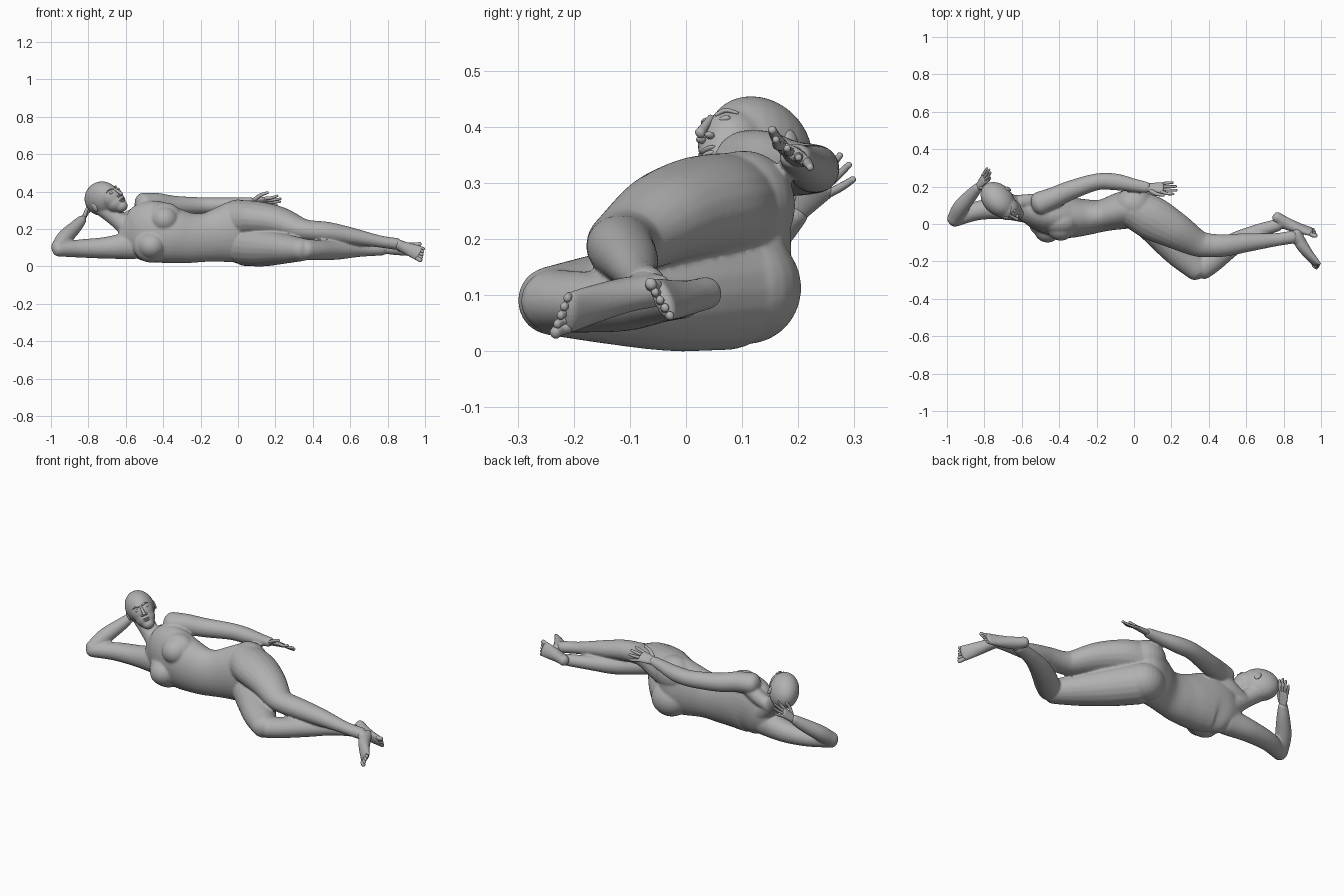
import bpy, bmesh, math
from mathutils import Vector, Matrix

if "Cube" in bpy.data.objects:
    bpy.data.objects.remove(bpy.data.objects["Cube"])

skin = bpy.data.materials.new("plain_grey")
skin.diffuse_color = (0.44, 0.44, 0.44, 1)
skin.use_nodes = True
skin.node_tree.nodes["Principled BSDF"].inputs["Base Color"].default_value = skin.diffuse_color


def spline(pts, steps=6):
    """Catmull-Rom through (x, y, z, radius along hint, radius across)."""
    p = [Vector(q) for q in pts]
    p = [p[0] * 2 - p[1]] + p + [p[-1] * 2 - p[-2]]
    out = []
    for a, b, c, d in zip(p, p[1:], p[2:], p[3:]):
        for i in range(steps):
            t = i / steps
            out.append(0.5 * (2 * b + (c - a) * t + (2 * a - 5 * b + 4 * c - d) * t * t
                              + (3 * b - a - 3 * c + d) * t ** 3))
    return out + [p[-2]]


def tube(bm, pts, hint=(0, 0, 1), n=20, cap=0.8, grow=0.0):
    """Elliptical loft with rounded ends."""
    s = spline(pts)
    pos = [Vector(q[:3]) for q in s]
    rings = []
    for i, q in enumerate(s):
        t = (pos[min(i + 1, len(s) - 1)] - pos[max(i - 1, 0)]).normalized()
        u = Vector(hint)
        u = (u - t * u.dot(t)).normalized()
        rings.append((pos[i], t, u, t.cross(u), q[3] + grow, q[4] + grow))

    def capped(r, sign):
        c, t, u, v, a, b = r
        k = min(a, b) * cap * sign
        return [(c + t * k * math.sin(w), t, u, v, a * math.cos(w), b * math.cos(w))
                for w in (0.4, 0.8, 1.15, 1.45)]
    rings = capped(rings[0], -1)[::-1] + rings + capped(rings[-1], 1)
    vs = [[bm.verts.new(c + u * a * math.cos(2 * math.pi * j / n) + v * b * math.sin(2 * math.pi * j / n))
           for j in range(n)] for c, t, u, v, a, b in rings]
    for r0, r1 in zip(vs, vs[1:]):
        for j in range(n):
            bm.faces.new((r0[j], r0[(j + 1) % n], r1[(j + 1) % n], r1[j]))
    bm.faces.new(vs[0][::-1])
    bm.faces.new(vs[-1])


def ball(bm, centre, radii, axes=None):
    m = Matrix(axes).transposed() if axes else Matrix.Identity(3)
    m = Matrix.Translation(centre) @ m.to_4x4() @ Matrix.Diagonal((*radii, 1))
    bmesh.ops.create_uvsphere(bm, u_segments=24, v_segments=14, radius=1, matrix=m)


def finish(bm, name, voxel=0, smooth=0):
    bmesh.ops.recalc_face_normals(bm, faces=bm.faces)
    me = bpy.data.meshes.new(name)
    bm.to_mesh(me)
    bm.free()
    me.materials.append(skin)
    me.polygons.foreach_set("use_smooth", [True] * len(me.polygons))
    ob = bpy.data.objects.new(name, me)
    bpy.context.collection.objects.link(ob)
    if voxel:
        r = ob.modifiers.new("blend", 'REMESH')
        r.mode, r.voxel_size, r.use_smooth_shade = 'VOXEL', voxel, True
        s = ob.modifiers.new("soften", 'SMOOTH')
        s.factor, s.iterations = 0.5, smooth
    return ob


body = bmesh.new()


def limb(*pts, **kw):
    tube(body, pts, grow=.005, **kw)


# Torso from shoulders to hips
limb((-.60, .08, .14, .08, .05), (-.54, .07, .16, .135, .08), (-.46, .052, .185, .162, .1),
     (-.36, .036, .168, .147, .106), (-.26, .036, .153, .13, .092), (-.17, .045, .156, .126, .081),
     (-.08, .068, .172, .146, .093), (-.01, .083, .185, .16, .1), (.03, .085, .18, .14, .09),
     n=32, cap=.5)
# Chest
for x, y, z in ((-.462, -.014, .112), (-.392, -.004, .25)):
    ball(body, (x, y + .015, z), (.1, .075, .092))
    ball(body, (x, y - .008, z), (.076, .078, .072))
# Buttocks
ball(body, (.02, .108, .113), (.11, .098, .1))
ball(body, (0, .103, .26), (.105, .092, .098))
# Raised arm lying along the body
limb((-.505, .11, .338, .052, .058), (-.43, .14, .338, .05, .052), (-.34, .18, .327, .046, .047),
     (-.2, .225, .325, .04, .04), (-.1, .225, .327, .037, .04), (0, .207, .337, .027, .031),
     (.07, .195, .347, .019, .025))
# Propping arm, upper and forearm
limb((-.56, .07, .115, .072, .062), (-.7, .085, .1, .054, .055), (-.84, .07, .096, .044, .046),
     (-.962, .022, .092, .034, .034))
limb((-.962, .025, .1, .034, .034), (-.925, .09, .155, .037, .038), (-.87, .155, .21, .03, .03),
     (-.835, .195, .248, .021, .021))
# Upper leg of the pair
limb((0, .08, .25, .1, .1), (.1, .03, .254, .09, .112), (.22, -.035, .238, .077, .094),
     (.33, -.098, .2, .058, .07), (.39, -.113, .19, .052, .06), (.48, -.115, .183, .05, .055),
     (.6, -.1, .163, .042, .046), (.75, -.085, .135, .028, .031), (.85, -.07, .12, .027, .03))
# Lower leg of the pair, thigh and shin
limb((.04, .075, .11, .103, .103), (.14, -.03, .1, .095, .096), (.24, -.142, .095, .077, .083),
     (.342, -.24, .09, .057, .064))
limb((.36, -.236, .09, .052, .06), (.42, -.193, .088, .05, .06), (.53, -.108, .088, .047, .053),
     (.65, -.045, .09, .034, .036), (.77, -.005, .09, .027, .028))
# Neck and the slope to the upper shoulder
limb((-.715, .13, .315, .048, .05), (-.64, .105, .25, .043, .045), (-.55, .085, .18, .06, .06))
limb((-.63, .12, .24, .03, .03), (-.55, .12, .275, .036, .036), (-.48, .115, .325, .042, .042))

# Head, in its own tilted frame: side, forward, up
U = Vector((-.5, 0, .85)).normalized()
F = Vector((.6, -.72, .35))
F = (F - U * F.dot(U)).normalized()
L = F.cross(U)
AX = (L, F, U)
C = Vector((-.728, .131, .363))


def at(l, f, u):
    return C + L * l + F * f + U * u


ball(body, C, (.078, .108, .092), AX)
ball(body, at(0, .067, -.02), (.062, .064, .062), AX)
ball(body, at(0, .075, -.055), (.055, .058, .05), AX)
ball(body, at(0, .1, -.09), (.034, .037, .03), AX)
finish(body, "body", .005, 15)

# Facial features
face = bmesh.new()
tube(face, [(*at(0, .12, .012), .006, .007), (*at(0, .136, -.012), .008, .008),
            (*at(0, .147, -.03), .009, .01)], hint=L, n=12)
for s in (-1, 1):
    ball(face, at(s * .011, .134, -.034), (.008, .01, .006), AX)
    ball(face, at(s * .026, .112, .0), (.014, .01, .007), AX)
    tube(face, [(*at(s * .012, .118, .015), .004, .005), (*at(s * .028, .111, .02), .004, .005),
                (*at(s * .042, .096, .015), .003, .004)], n=10)
ball(face, at(0, .127, -.057), (.019, .01, .005), AX)
ball(face, at(0, .126, -.067), (.016, .01, .006), AX)
finish(face, "face_features")

# Ears
ears = bmesh.new()
for s in (-1, 1):
    ball(ears, at(s * .075, -.005, -.02), (.008, .016, .026), AX)
finish(ears, "ears")


def hand(name, wrist, along, across, size=1.0):
    """Flat palm, four fanned fingers and a thumb on the +across side."""
    w, d = Vector(wrist), Vector(along).normalized()
    a = Vector(across)
    a = (a - d * a.dot(d)).normalized()
    nrm = d.cross(a)
    bm = bmesh.new()

    def p(x, y, z, ra, rb):
        return (*(w + (d * x + a * y + nrm * z) * size), ra * size, rb * size)
    tube(bm, [p(-.02, 0, 0, .02, .018), p(.02, 0, 0, .026, .014), p(.07, 0, 0, .032, .011)], a, 16)
    for i, ln in enumerate((.058, .072, .068, .05)):
        y = .024 - .016 * i
        tube(bm, [p(.068, y, 0, .008, .008), p(.07 + ln * .5, y * 1.3, .004, .0075, .0075),
                  p(.07 + ln, y * 1.5, -.002 + .003 * i, .006, .006)], a, 10)
    tube(bm, [p(.015, .02, 0, .011, .011), p(.045, .042, -.008, .009, .009),
              p(.08, .052, -.014, .007, .007)], a, 10)
    finish(bm, name)


hand("resting_hand", (.075, .195, .347), (1, -.02, .06), (0, -.8, .5), 1.08)
hand("propping_hand", (-.832, .198, .252), (.42, .6, .64), (.3, -.75, .55), .98)


def foot(name, ankle, heel, front, across):
    """Heel to ball wedge, five toes; big toe on the +across side."""
    k, h, f = Vector(ankle), Vector(heel), Vector(front)
    d = (f - h).normalized()
    a = Vector(across)
    a = (a - d * a.dot(d)).normalized()
    up = (k - h) - d * (k - h).dot(d)
    up = (up - a * up.dot(a)).normalized()
    ln = (f - h).length
    bm = bmesh.new()
    tube(bm, [(*(h + d * .015), .029, .028), (*(h.lerp(f, .3) + up * .012), .031, .033),
              (*(h.lerp(f, .6) + up * .008), .037, .025), (*h.lerp(f, .82), .041, .018)], a)
    tube(bm, [(*k, .028, .03), (*(h.lerp(f, .25) + up * .012), .029, .03),
              (*(h.lerp(f, .5) + up * .012), .028, .024)], a)
    finish(bm, name, .004, 5)
    toes = bmesh.new()
    for i in range(5):
        y = .028 - .0145 * i
        r = .0115 if i == 0 else .008
        b = h + d * ln * (.84 - .012 * i) + a * y
        tip = h + d * (ln * (1 - .025 * i) - r) + a * y * 1.1 - up * .004
        tube(toes, [(*b, r, r), (*(b.lerp(tip, .5) + up * .004), r, r), (*tip, r, r * .9)], a, 10)
    finish(toes, name + "_toes")


foot("upper_foot", (.85, -.07, .12), (.862, -.035, .112), (.993, -.243, .06), (0, -.6, -.85))
foot("lower_foot", (.77, -.005, .09), (.75, .043, .105), (.985, -.058, .09), (0, -.45, .9))
